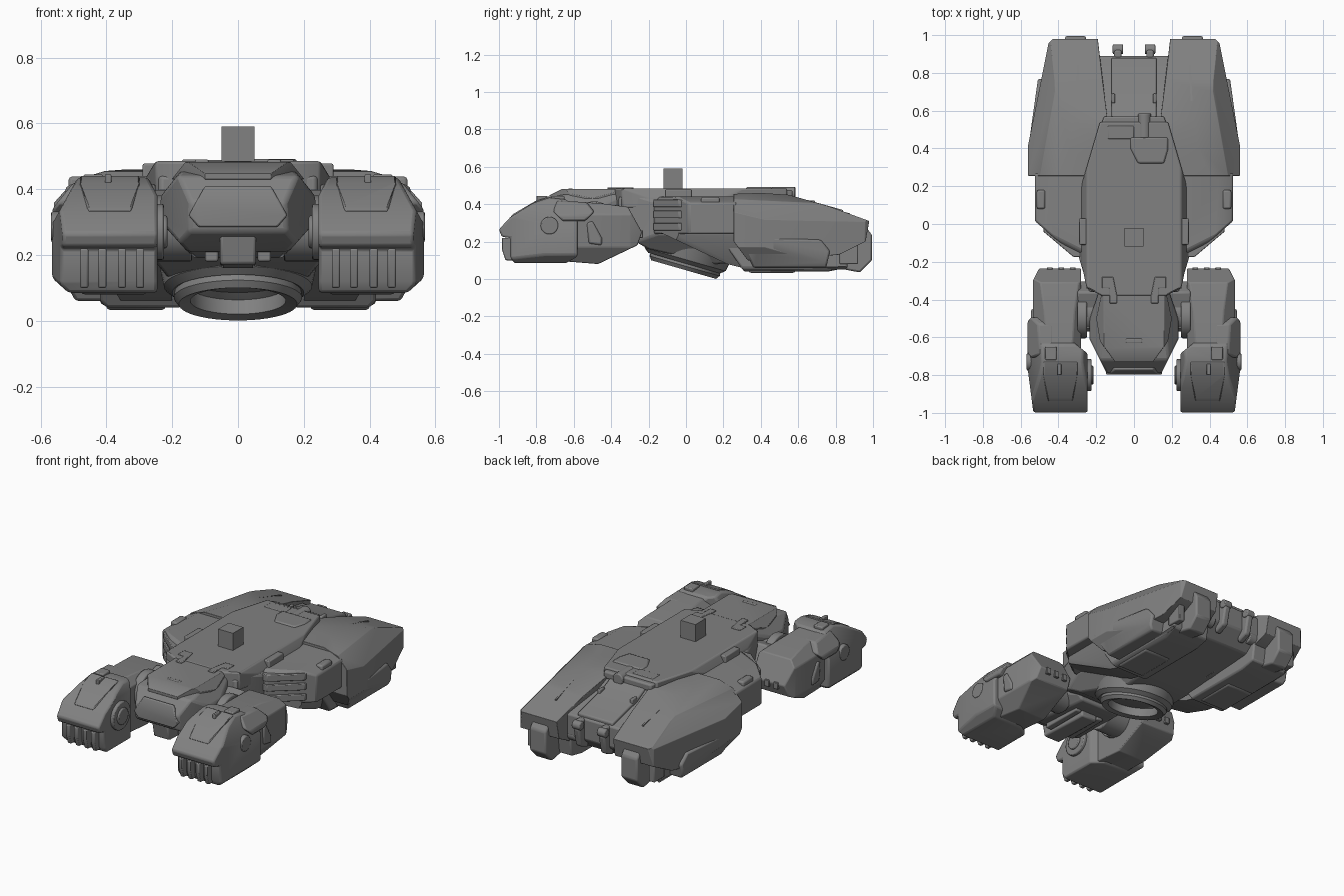
import bpy, bmesh, math
from mathutils import Vector, Matrix

default_cube = bpy.data.objects.get("Cube")
if default_cube:
    bpy.data.objects.remove(default_cube)

armour_grey = bpy.data.materials.new("armour_grey")
armour_grey.use_nodes = True
GREY = (.22, .22, .22, 1)
armour_grey.diffuse_color = GREY
armour_grey.node_tree.nodes["Principled BSDF"].inputs["Base Color"].default_value = GREY


def finish(name, mesh_builder, bevel, mirror):
    """Turn a bmesh into a shaded object with bevel and mirror modifiers."""
    bmesh.ops.recalc_face_normals(mesh_builder, faces=mesh_builder.faces)
    mesh = bpy.data.meshes.new(name)
    mesh_builder.to_mesh(mesh)
    mesh_builder.free()
    mesh.materials.append(armour_grey)
    part = bpy.data.objects.new(name, mesh)
    bpy.context.collection.objects.link(part)
    if bevel:
        modifier = part.modifiers.new("edge_bevel", "BEVEL")
        modifier.width, modifier.segments = bevel, 2
        modifier.limit_method = "ANGLE"
    if mirror:
        part.modifiers.new("other_side", "MIRROR")
    bpy.ops.object.select_all(action="DESELECT")
    part.select_set(True)
    bpy.context.view_layer.objects.active = part
    bpy.ops.object.shade_smooth_by_angle(angle=math.radians(32))
    return part


def slice_off(mesh_builder, point, normal):
    """Remove everything beyond a plane and close the opening."""
    geometry = mesh_builder.verts[:] + mesh_builder.edges[:] + mesh_builder.faces[:]
    bmesh.ops.bisect_plane(mesh_builder, geom=geometry, plane_co=point,
                           plane_no=Vector(normal).normalized(), clear_outer=True)
    rim = [edge for edge in mesh_builder.edges if edge.is_boundary]
    if rim:
        bmesh.ops.holes_fill(mesh_builder, edges=rim, sides=0)


def prism(name, axis, span, outline, slices=(), bevel=.01, mirror=True):
    """Extrude an outline along an axis, then trim it with slanted planes."""
    place = {"x": lambda a, b, depth: (depth, a, b),
             "y": lambda a, b, depth: (a, depth, b),
             "z": lambda a, b, depth: (a, b, depth)}[axis]
    builder = bmesh.new()
    low, high = span
    base = builder.faces.new([builder.verts.new(place(a, b, low)) for a, b in outline])
    grown = bmesh.ops.extrude_face_region(builder, geom=[base])["geom"]
    shift = Vector(place(0, 0, high - low))
    bmesh.ops.translate(builder, vec=shift,
                        verts=[item for item in grown if isinstance(item, bmesh.types.BMVert)])
    for point, normal in slices:
        slice_off(builder, point, normal)
        if not mirror:
            flip = Vector((-1, 1, 1))
            slice_off(builder, Vector(point) * flip, Vector(normal) * flip)
    return finish(name, builder, bevel, mirror)


def box(name, x, y, z, bevel=.006, mirror=True):
    corners = [(x[0], y[0]), (x[1], y[0]), (x[1], y[1]), (x[0], y[1])]
    return prism(name, "z", z, corners, bevel=bevel, mirror=mirror)


def disc(name, centre, radius, depth, axis="X", bevel=.006, mirror=True):
    builder = bmesh.new()
    turn = Matrix.Rotation(math.pi / 2, 4, "Y" if axis == "X" else "X")
    bmesh.ops.create_cone(builder, cap_ends=True, segments=32, radius1=radius,
                          radius2=radius, depth=depth, matrix=Matrix.Translation(centre) @ turn)
    return finish(name, builder, bevel, mirror)


def lathe(name, profile, centre, tilt):
    """Spin a closed radius/height profile about a tilted upright axis."""
    builder = bmesh.new()
    loop = [builder.verts.new((radius, 0, height)) for radius, height in profile]
    edges = [builder.edges.new((loop[i - 1], loop[i])) for i in range(len(loop))]
    bmesh.ops.spin(builder, geom=loop + edges, axis=(0, 0, 1), cent=(0, 0, 0),
                   angle=math.tau, steps=48)
    bmesh.ops.remove_doubles(builder, verts=builder.verts, dist=.0001)
    builder.transform(Matrix.Translation(centre) @ Matrix.Rotation(tilt, 4, "X"))
    return finish(name, builder, 0, False)


def both_sides(half):
    """Complete a right-half outline, listed from back to front."""
    return half + [(-a, b) for a, b in reversed(half)]


# Central hull and the flat deck above it
prism("hull", "x", (-.3, .3),
      [(-.36, .44), (.55, .44), (.64, .39), (.89, .33), (.89, .2), (.8, .12), (.3, .09),
       (.15, .08), (-.2, .16), (-.36, .25)],
      [((.3, 0, .24), (1, 0, -.8)), ((.3, -.15, .3), (1, -.3, 0)),
       ((.27, 0, .44), (1, 0, 1))], mirror=False)
prism("upper_deck", "z", (.38, .485),
      both_sides([(.18, .54), (.28, .2), (.28, -.2), (.25, -.34), (.17, -.38)]),
      [((.25, 0, .485), (1, 0, .6))], bevel=.008, mirror=False)
prism("rear_deck", "x", (-.12, .12), [(.55, .4), (.55, .45), (.64, .41), (.88, .35), (.88, .3)],
      bevel=.008, mirror=False)
box("deck_sensor_cube", (-.05, .05), (-.12, -.02), (.47, .59), bevel=0, mirror=False)
box("deck_clip", (.225, .29), (-.11, .03), (.38, .478))
box("deck_slot_lid", (.1, .12), (.64, .69), (.38, .42))

# Sensor cluster at the back of the deck
prism("sensor_base", "z", (.43, .475),
      both_sides([(.16, .57), (.19, .46), (.18, .41), (.14, .39)]), mirror=False)
prism("sensor_block", "z", (.45, .492),
      [(-.02, .4), (.02, .32), (.16, .32), (.18, .39), (.18, .46), (-.02, .46)], mirror=False)
disc("sensor_barrel", (.055, .52, .457), .035, .13, axis="Y", mirror=False)
box("sensor_lens", (-.14, 0), (.45, .52), (.44, .488), mirror=False)

# Nose with canopy frame, window and chin
prism("nose", "x", (-.235, .235),
      [(-.3, .46), (-.6, .46), (-.72, .44), (-.79, .36), (-.78, .27), (-.68, .21), (-.3, .19)],
      [((.17, 0, .46), (1, 0, .8)), ((.235, -.61, 0), (1, -.5, 0)),
       ((.235, 0, .3), (1, 0, -.9)), ((.235, -.5, 0), (1, .35, 0))], bevel=.015, mirror=False)
prism("nose_hood", "z", (.43, .482),
      both_sides([(.17, -.36), (.2, -.5), (.18, -.62), (.1, -.73)]),
      [((.16, 0, .482), (1, 0, .8)), ((0, -.66, .482), (0, -1, 2))], mirror=False)
prism("nose_window", "y", (-.797, -.76),
      both_sides([(.1, .41), (.15, .32), (.12, .285)]),
      [((0, -.797, .35), (0, -1, .4))], bevel=.005, mirror=False)
prism("nose_latch", "z", (.47, .49),
      [(.09, -.42), (.13, -.42), (.13, -.34), (.17, -.34), (.17, -.28), (.11, -.28), (.09, -.38)],
      bevel=.004)
box("hood_handle", (-.045, .045), (-.63, -.605), (.47, .484), mirror=False)
prism("chin", "x", (-.055, .055), [(-.76, .27), (-.74, .17), (-.4, .16), (-.4, .27)], mirror=False)
box("chin_cheek", (.06, .1), (-.67, -.4), (.18, .25))

# Belly turret ring, leaning towards the front, with a hollow inside
LEAN = math.radians(-16)
lathe("belly_collar", [(.14, .03), (.2, 0), (.225, .02), (.24, .09), (.01, .09), (.01, .06), (.1, .06)],
      (0, -.01, .085), LEAN)
lathe("belly_ring", [(.145, 0), (.18, -.01), (.195, .01), (.19, .06), (.15, .06)],
      (0, -.01, .06), LEAN)

# Side shoulders ahead of the rear pods
FRONT_SLANT = ((.53, .02, 0), (1, -1.15, 0))
prism("side_shoulder", "z", (.24, .44), [(.2, .27), (.525, .27), (.525, -.17), (.2, -.17)],
      [FRONT_SLANT, ((.45, 0, .44), (1, 0, 2.2)), ((.4, -.1, .42), (.5, -1, 1))])
for level in (.26, .325, .385):
    prism("shoulder_vent", "z", (level, level + .04),
          [(.25, -.175), (.32, -.175), (.48, -.04), (.48, 0), (.25, 0)], bevel=.004)
box("shoulder_hatch", (.47, .515), (.08, .18), (.38, .438), bevel=.01)
prism("shoulder_wedge", "x", (.2, .46), [(-.14, .25), (.3, .25), (.3, .06), (.22, .08)],
      [((.47, 0, .25), (1, 0, -.6)), FRONT_SLANT], bevel=0)

# Large sloping rear pods
prism("rear_pod", "x", (.14, .56),
      [(.255, .455), (.4, .46), (.55, .45), (.76, .39), (.98, .31), (.96, .2), (.82, .13),
       (.5, .1), (.33, .1), (.255, .2)],
      [((.45, .4, .445), (1, .22, .9)), ((.56, .42, 0), (1, .2, 0)),
       ((.34, .4, .46), (.3, .1, 1)), ((.14, .55, 0), (-1, .12, 0)),
       ((.43, .98, .3), (1, 1, 0)), ((.56, 0, .17), (1, 0, -.7))], bevel=.022)
prism("pod_ridge", "z", (.3, .452), [(.3, .65), (.31, .65), (.3, .84), (.29, .84)],
      [((.3, .65, .422), (0, .28, 1))], bevel=0)
prism("side_skirt", "x", (.4, .56),
      [(.27, .25), (.38, .15), (.44, .22), (.72, .21), (.77, .15), (.75, .06), (.36, .06)],
      [((.56, .4, 0), (1, .14, 0)), ((.56, 0, .18), (1, 0, -.55))])
prism("lower_sponson", "x", (.17, .42),
      [(.2, .2), (.88, .2), (.86, .06), (.76, .04), (.31, .04)],
      [((.42, 0, .06), (1, 0, -1))])
prism("sponson_foot", "x", (.22, .4), [(.32, .06), (.34, .033), (.58, .033), (.6, .06)])

# Tail: thruster blocks, outer flaps and hinges
prism("tail_thruster", "x", (.255, .365),
      [(.8, .28), (.96, .28), (.995, .235), (.995, .1), (.93, .035), (.8, .06)])
box("tail_flap", (.39, .43), (.82, .92), (.08, .23))
prism("tail_hinge", "x", (.065, .105), [(.85, .33), (.92, .33), (.945, .28), (.92, .17), (.85, .14)])
disc("hinge_pin", (.085, .925, .3), .026, .055)
disc("tail_axle", (.2, .85, .2), .04, .14)

# Arms: joint, upper arm and plates
disc("arm_axle", (.24, -.47, .28), .1, .2)
disc("arm_joint_rim", (.275, -.49, .3), .115, .05)
prism("arm_strut", "x", (.15, .3), [(-.56, .34), (-.36, .4), (-.3, .3), (-.5, .2)])
prism("upper_arm", "x", (.28, .535),
      [(-.235, .25), (-.31, .385), (-.46, .405), (-.72, .42), (-.72, .1), (-.47, .08), (-.26, .18)],
      [((.47, 0, .41), (1, 0, 1)), ((.535, -.3, 0), (1, .5, 0)),
       ((.535, 0, .17), (1, 0, -.7)), ((.29, 0, .38), (-1, 0, 1))], bevel=.015)
prism("arm_shoulder_plate", "x", (.43, .565),
      [(-.71, .36), (-.69, .42), (-.53, .41), (-.49, .36), (-.54, .31), (-.66, .31)],
      [((.5, 0, .42), (1, 0, .8))])
prism("arm_side_vent", "x", (.5, .545), [(-.53, .3), (-.5, .31), (-.45, .22), (-.45, .18), (-.52, .19)])
for step in range(3):
    box("arm_back_tooth", (.31 + step * .06, .34 + step * .06), (-.25, -.23), (.22, .26), bevel=.003)

# Forearms with hood, wrist discs and fingers
prism("forearm", "x", (.245, .565),
      [(-1, .265), (-.94, .33), (-.82, .405), (-.73, .435), (-.64, .425), (-.58, .36), (-.58, .12),
       (-.64, .085), (-.92, .085), (-.94, .12), (-.94, .22), (-.985, .225)],
      [((.49, 0, .43), (1, 0, .55)), ((.565, -.75, 0), (1, -.13, 0)),
       ((.565, 0, .13), (1, 0, -1.1)), ((.27, 0, .43), (-1, 0, .5)),
       ((.29, -.65, 0), (-.8, 1, 0))], bevel=.012)
prism("forearm_hood", "x", (.3, .48),
      [(-.94, .33), (-.92, .35), (-.8, .42), (-.73, .442), (-.73, .4)],
      [((.3, -.8, 0), (-1, -.18, 0)), ((.48, -.8, 0), (1, -.18, 0))], bevel=.005)
box("hood_ridge", (.385, .405), (-.8, -.74), (.41, .445), bevel=.004)
box("forearm_knuckle", (.41, .47), (-.72, -.65), (.42, .445))
disc("wrist_disc", (.55, -.73, .285), .047, .036)
disc("inner_wrist_disc", (.24, -.8, .27), .085, .03)
disc("inner_wrist_cap", (.23, -.8, .27), .05, .03)
for left_edge in (.285, .34, .4, .455):
    prism("finger", "x", (left_edge, left_edge + .025),
          [(-.93, .22), (-.985, .22), (-.985, .16), (-.965, .1), (-.92, .1)], bevel=.005)
